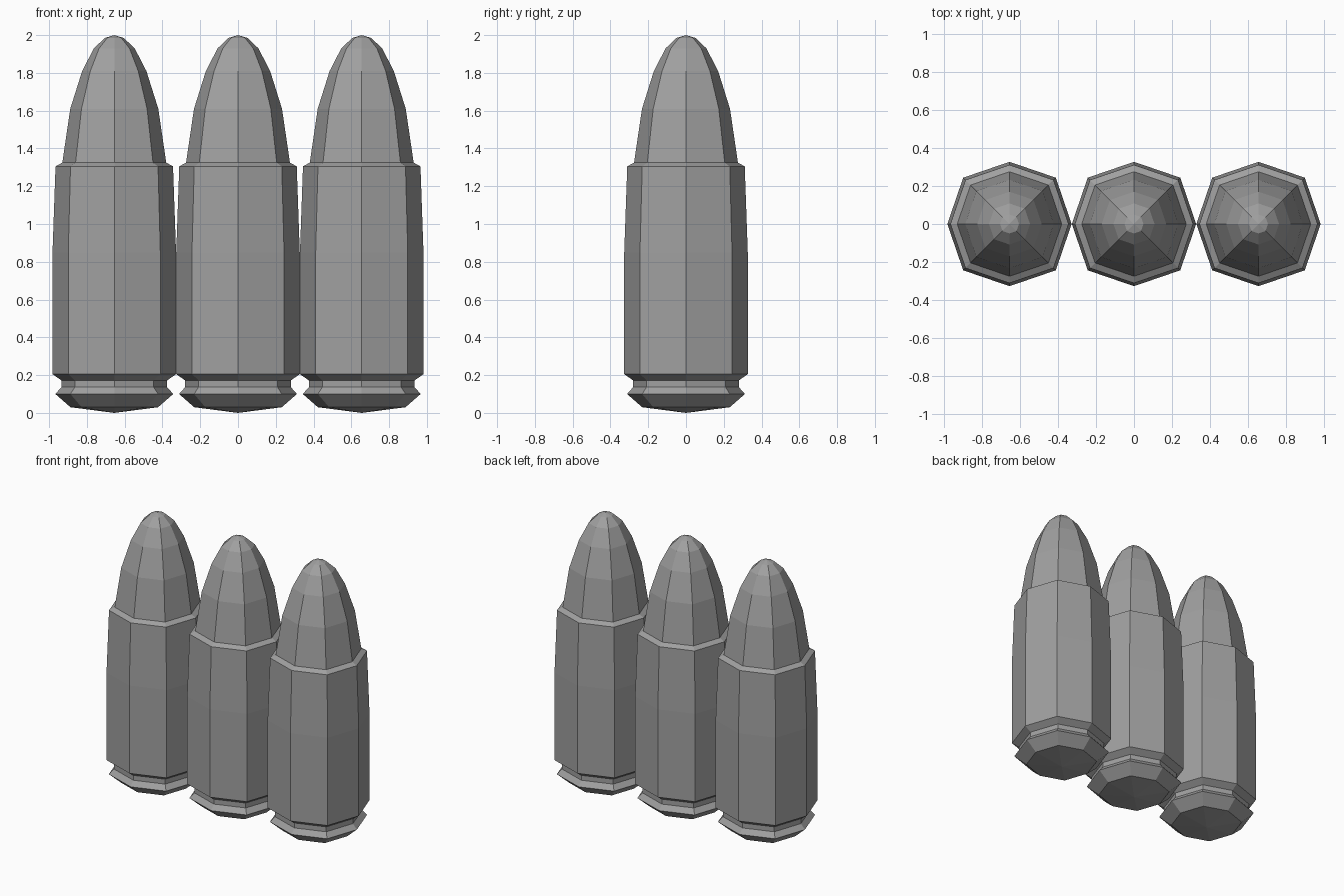
import bpy, bmesh
from math import cos, sin, pi, sqrt

if "Cube" in bpy.data.objects:
    bpy.data.objects.remove(bpy.data.objects["Cube"])

SIDES = 8
BULGE = 0.745 * sqrt(2)   # diagonal corners sit slightly outside a regular octagon

# Profiles as (radius, height); zero radius closes the end with a fan
CASE = [(0, 0.0), (0.232, 0.03), (0.312, 0.10), (0.28, 0.136), (0.28, 0.172),
        (0.327, 0.205), (0.327, 0.85), (0.311, 1.305), (0.275, 1.325)]
TIP = [(0.275, 1.325), (0.233, 1.61), (0.17, 1.81), (0.108, 1.93), (0.05, 1.985), (0, 2.0)]

# Dark grey metal
metal = bpy.data.materials.new("dark_metal")
metal.diffuse_color = (0.35, 0.35, 0.35, 1)
metal.use_nodes = True
metal.node_tree.nodes["Principled BSDF"].inputs["Base Color"].default_value = metal.diffuse_color


def lathe(name, profile, x):
    """Flat-faced eight-sided turned part."""
    bm = bmesh.new()
    rings = []
    for r, z in profile:
        if r == 0:
            rings.append([bm.verts.new((0, 0, z))] * SIDES)
            continue
        ring = []
        for i in range(SIDES):
            a = 2 * pi * i / SIDES
            k = r * (BULGE if i % 2 else 1)
            ring.append(bm.verts.new((k * cos(a), k * sin(a), z)))
        rings.append(ring)
    for low, high in zip(rings, rings[1:]):
        for i in range(SIDES):
            j = (i + 1) % SIDES
            corners = [low[i], low[j], high[j], high[i]]
            bm.faces.new(list(dict.fromkeys(corners)))
    mesh = bpy.data.meshes.new(name)
    bm.normal_update()
    bm.to_mesh(mesh)
    bm.free()
    mesh.materials.append(metal)
    obj = bpy.data.objects.new(name, mesh)
    obj.location.x = x
    bpy.context.collection.objects.link(obj)
    return obj


# Row of three rounds: casing with grooved rim, and pointed tip
for side, x in (("left", -0.655), ("middle", 0), ("right", 0.655)):
    lathe(f"{side}_casing", CASE, x)
    lathe(f"{side}_bullet_tip", TIP, x)
